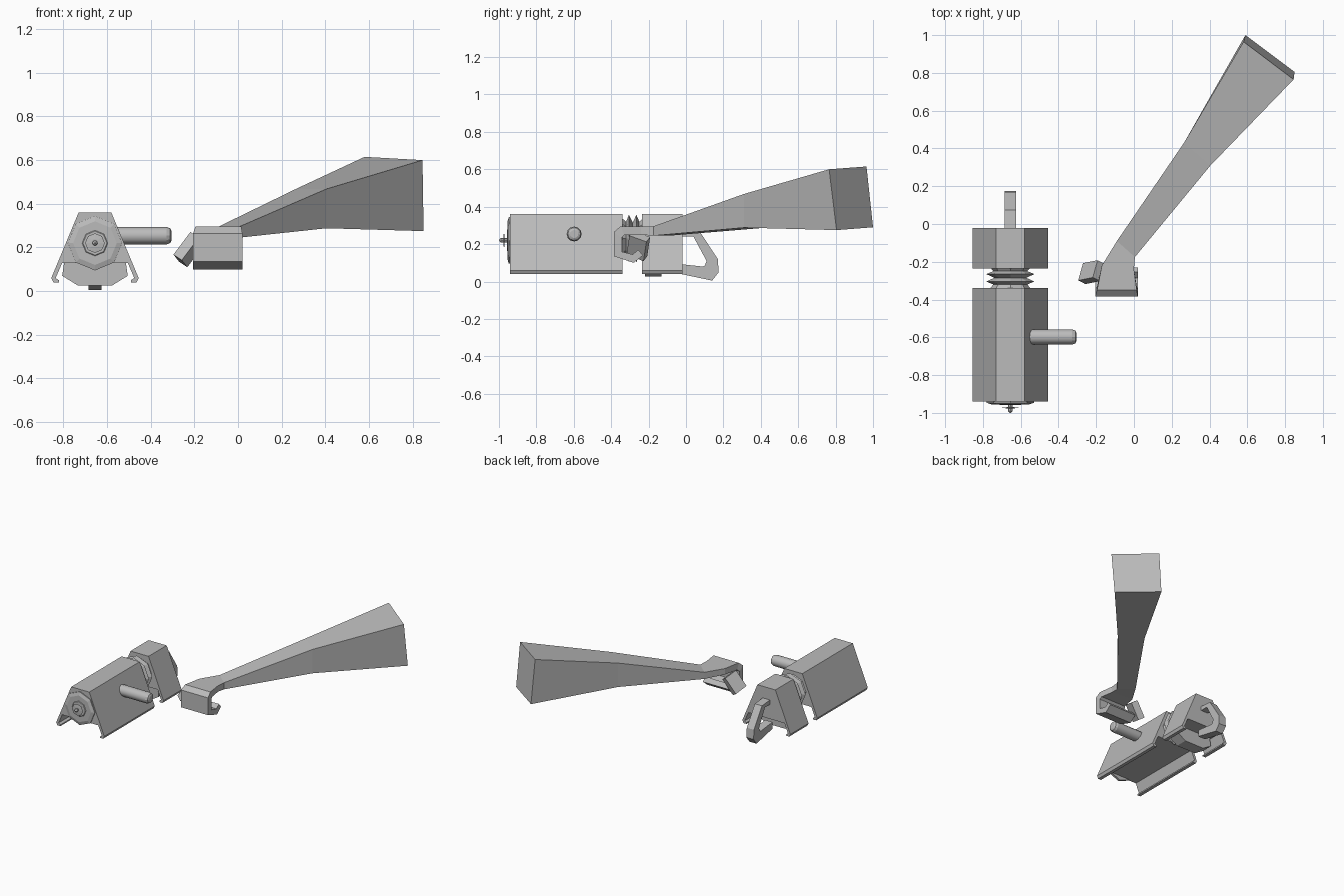
import bpy
import bmesh
from math import sin, cos, tau
from mathutils import Vector, Matrix

default_cube = bpy.data.objects.get("Cube")
if default_cube:
    bpy.data.objects.remove(default_cube, do_unlink=True)

GREY = (0.5, 0.5, 0.5, 1)
grey = bpy.data.materials.new("plain grey")
grey.use_nodes = True
grey.diffuse_color = GREY
grey.node_tree.nodes["Principled BSDF"].inputs["Base Color"].default_value = GREY

AXIS_X = -0.655   # centre line of the housing group
AXIS_Z = 0.22


def finish(name, bm):
    """Turn a bmesh into a named grey object."""
    bmesh.ops.recalc_face_normals(bm, faces=bm.faces)
    mesh = bpy.data.meshes.new(name)
    bm.to_mesh(mesh)
    bm.free()
    mesh.materials.append(grey)
    obj = bpy.data.objects.new(name, mesh)
    bpy.context.collection.objects.link(obj)
    return obj


def loft(name, sections):
    """Skin a list of equal-sized rings and cap both ends."""
    bm = bmesh.new()
    rings = [[bm.verts.new(p) for p in ring] for ring in sections]
    count = len(rings[0])
    for a, b in zip(rings, rings[1:]):
        for i in range(count):
            j = (i + 1) % count
            bm.faces.new((a[i], a[j], b[j], b[i]))
    bm.faces.new(rings[0])
    bm.faces.new(rings[-1])
    return finish(name, bm)


def prism(name, half, y_front, y_back):
    """Mirror half a profile across the centre line and extrude it along y."""
    outline = half + [(-x, z) for x, z in reversed(half)]
    return loft(name, [[(AXIS_X + x, y, z) for x, z in outline]
                       for y in (y_front, y_back)])


def lathe(name, profile, start, direction, sides=8):
    """Turn (distance, radius) pairs around an axis."""
    turn = Vector(direction).to_track_quat("Z", "Y")
    angles = [tau * i / sides for i in range(sides)]
    return loft(name, [[Vector(start) + turn @ Vector((r * cos(a), r * sin(a), d))
                        for a in angles] for d, r in profile])


def strap(outer, inner, x_pairs):
    """Rectangular cross-sections that follow a bent strip in the yz plane."""
    return [[(l, *o), (r, *o), (r, *i), (l, *i)]
            for o, i, (l, r) in zip(outer, inner, x_pairs)]


# Housings: roof-shaped shells with a notch below and small lips on the skirts
shell = [(0.075, 0.36), (0.2, 0.06), (0.19, 0.04), (0.165, 0.04),
         (0.165, 0.05), (0.18, 0.06), (0.15, 0.13)]
prism("front_housing", shell, -0.94, -0.34)
prism("rear_housing", shell, -0.235, -0.02)

# Block filling the underside of the rear housing
prism("rear_underside_block", [(0.14, 0.14), (0.15, 0.07), (0.08, 0.027)], -0.22, -0.13)

# Ribbed neck between the housings
ribs = [(0, 0.11), (0.025, 0.09), (0.04, 0.127), (0.06, 0.085),
        (0.08, 0.127), (0.095, 0.09), (0.12, 0.11)]
lathe("ribbed_neck", ribs, (AXIS_X, -0.345, AXIS_Z + 0.01), (0, 1, 0))

# Nose: octagonal cap, thin disc and pin
nose = (AXIS_X, -0.93, AXIS_Z)
lathe("nose_cap", [(0, 0.125), (0.017, 0.125), (0.025, 0.1)], nose, (0, -1, 0))
lathe("nose_boss", [(0.02, 0.065), (0.028, 0.055)], nose, (0, -1, 0))
lathe("nose_disc", [(0.04, 0.02), (0.043, 0.045), (0.046, 0.02)], nose, (0, -1, 0))
lathe("nose_pin", [(0, 0.012), (0.06, 0.012), (0.07, 0.003)], nose, (0, -1, 0))

# Side handle with a rounded end
knob = lathe("side_handle", [(0, 0.04), (0.24, 0.04), (0.256, 0.034), (0.262, 0.022)],
             (-0.567, -0.598, 0.254), (1, 0, 0), 12)
for face in knob.data.polygons:
    face.use_smooth = len(face.vertices) == 4 and abs(face.normal.x) < 0.1

# Rear grip loop
grip_outer = [(-0.05, 0.275), (0.075, 0.265), (0.17, 0.12), (0.175, 0.05),
              (0.14, 0.005), (-0.05, 0.045)]
grip_inner = [(-0.05, 0.24), (0.04, 0.24), (0.11, 0.11), (0.1, 0.085),
              (0.09, 0.08), (-0.05, 0.095)]
sides = [(AXIS_X - 0.03, AXIS_X + 0.03)] * len(grip_outer)
loft("rear_grip", strap(grip_outer, grip_inner, sides))

# Hook that runs on into the flared square horn
hook_outer = [(-0.23, 0.14), (-0.28, 0.1), (-0.385, 0.135), (-0.385, 0.265), (-0.35, 0.295)]
hook_inner = [(-0.255, 0.17), (-0.285, 0.145), (-0.345, 0.16), (-0.345, 0.235), (-0.33, 0.25)]
hook_x = [(-0.205, 0.02)] * 4 + [(-0.195, 0.015)]
sections = strap(hook_outer, hook_inner, hook_x)
horn = [  # left corner, right corner, bottom, top
    ((-0.17, -0.22), (0, -0.24), 0.25, 0.295),
    ((-0.09, -0.09), (0.005, -0.175), 0.245, 0.295),
    ((0.265, 0.43), (0.405, 0.31), 0.288, 0.468),
]
for left, right, low, high in horn:
    sections.append([(*left, high), (*right, high), (*right, low), (*left, low)])
sections.append([(0.58, 0.965, 0.615), (0.845, 0.765, 0.6),
                 (0.85, 0.805, 0.275), (0.59, 1, 0.29)])
loft("hook_and_horn", sections)

# Tilted tab on the side of the hook
along = Vector((0.6, 0.12, 0.8)).normalized()
across = Vector((0.4, 0.9, -0.1)).cross(along).normalized()
width = along.cross(across)
frame = Matrix((width, across, along)).transposed().to_4x4()
bm = bmesh.new()
bmesh.ops.create_cube(bm, size=1, matrix=Matrix.Translation((-0.225, -0.255, 0.19))
                      @ frame @ Matrix.Diagonal((0.1, 0.05, 0.13, 1)))
finish("hook_tab", bm)
